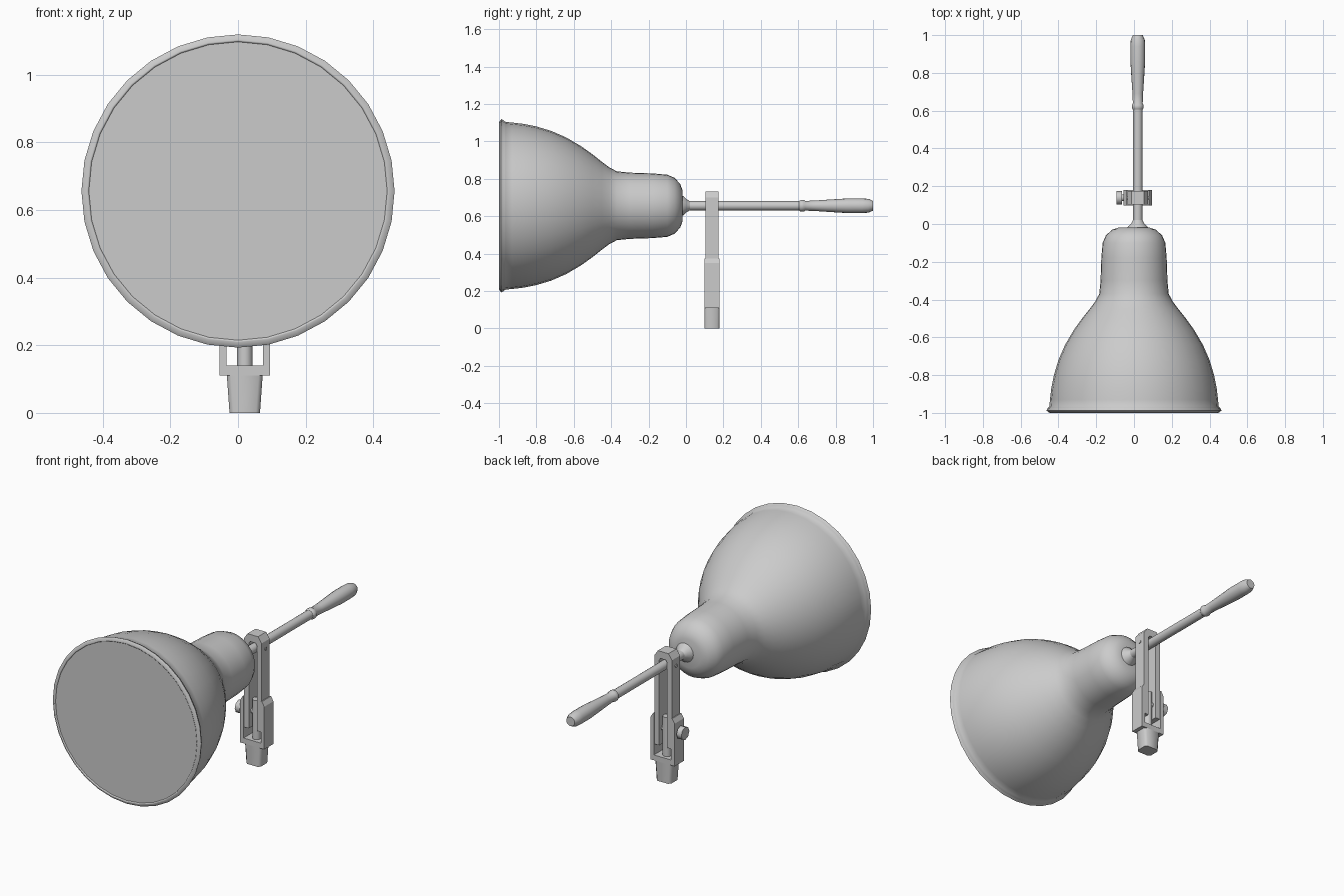
import bpy, bmesh, math
from mathutils import Matrix

cube = bpy.data.objects.get("Cube")
if cube:
    bpy.data.objects.remove(cube, do_unlink=True)

grey = bpy.data.materials.new("plain grey")
grey.use_nodes = True
colour = (0.6, 0.6, 0.6, 1)
grey.diffuse_color = colour
grey.node_tree.nodes["Principled BSDF"].inputs["Base Color"].default_value = colour

AXIS = 0.656   # height of the lamp axis
CX = 0.02      # sideways centre of arm and clamp
CY = 0.139     # depth centre of clamp


def finish(bm, name, smooth=None):
    bmesh.ops.recalc_face_normals(bm, faces=bm.faces)
    mesh = bpy.data.meshes.new(name)
    bm.to_mesh(mesh)
    bm.free()
    mesh.materials.append(grey)
    ob = bpy.data.objects.new(name, mesh)
    bpy.context.collection.objects.link(ob)
    if smooth:
        bpy.ops.object.select_all(action='DESELECT')
        ob.select_set(True)
        bpy.context.view_layer.objects.active = ob
        bpy.ops.object.shade_smooth_by_angle(angle=math.radians(smooth))
    return ob


def lathe(name, profile, sides, x=0.0, closed=False, smooth=40):
    """Turn (y, radius) points about the lamp axis."""
    bm = bmesh.new()
    rings = []
    for y, r in profile:
        turn = [2 * math.pi * i / sides for i in range(sides)]
        rings.append([bm.verts.new((x + r * math.sin(a), y, AXIS + r * math.cos(a)))
                      for a in turn])
    pairs = list(zip(rings, rings[1:]))
    if closed:
        pairs.append((rings[-1], rings[0]))
    else:
        bm.faces.new(rings[0])
        bm.faces.new(rings[-1])
    for a, b in pairs:
        for i in range(sides):
            j = (i + 1) % sides
            bm.faces.new((a[i], a[j], b[j], b[i]))
    return finish(bm, name, smooth)


def prism(name, outline, half_depth):
    """Extrude an (x offset, z) outline through the clamp depth."""
    bm = bmesh.new()
    face = bm.faces.new([bm.verts.new((CX + x, CY - half_depth, z)) for x, z in outline])
    out = bmesh.ops.extrude_face_region(bm, geom=[face])
    moved = [v for v in out["geom"] if isinstance(v, bmesh.types.BMVert)]
    bmesh.ops.translate(bm, vec=(0, 2 * half_depth, 0), verts=moved)
    return finish(bm, name)


def rod(name, radius, length, sides, centre, along_x=False):
    bm = bmesh.new()
    turn = Matrix.Rotation(math.pi / 2, 4, 'Y') if along_x else Matrix()
    bmesh.ops.create_cone(bm, cap_ends=True, segments=sides, radius1=radius, radius2=radius,
                          depth=length, matrix=Matrix.Translation(centre) @ turn)
    return finish(bm, name, 50)


# Lamp housing, its front edge flaring into the rim
lathe("housing", [(-0.985, 0.455), (-0.975, 0.457), (-0.965, 0.448), (-0.93, 0.445),
                  (-0.87, 0.438), (-0.8, 0.424), (-0.72, 0.4), (-0.64, 0.365),
                  (-0.56, 0.318), (-0.5, 0.275), (-0.45, 0.235), (-0.41, 0.205),
                  (-0.37, 0.184), (-0.3, 0.177), (-0.18, 0.173), (-0.1, 0.166),
                  (-0.06, 0.149), (-0.03, 0.115), (-0.018, 0.08)], 32, smooth=70)
lathe("rim", [(-0.998, 0.442), (-1.0, 0.447), (-0.988, 0.463), (-0.975, 0.457),
              (-0.975, 0.436)], 32, closed=True, smooth=60)
lathe("lens", [(-0.995, 0.441), (-0.98, 0.441)], 32, smooth=30)
lathe("arm_flange", [(-0.025, 0.056), (-0.014, 0.052), (0.004, 0.034), (0.022, 0.024)], 16, CX,
      smooth=60)

# Control arm and grip
lathe("arm", [(0.0, 0.025), (0.63, 0.025)], 16, CX)
lathe("grip", [(0.605, 0.025), (0.613, 0.031), (0.63, 0.031), (0.638, 0.026), (0.69, 0.028),
               (0.78, 0.034), (0.86, 0.039), (0.94, 0.039), (0.975, 0.037), (1.0, 0.026)], 16, CX)

# Upright fork with a chamfered top and a narrow slot
side = [(0.025, 0.2), (0.055, 0.2), (0.055, 0.7), (0.033, 0.732)]
slot = [(-0.025, 0.68), (-0.017, 0.692), (0.017, 0.692), (0.025, 0.68)]
prism("fork", side + [(-x, z) for x, z in reversed(side)] + slot, 0.036)

# Lower bracket: U shape with stepped shoulders
outer = [(0.054, 0.11), (0.075, 0.11), (0.075, 0.35), (0.06, 0.375), (0.054, 0.375),
         (0.054, 0.14)]
prism("bracket", outer + [(-x, z) for x, z in reversed(outer)], 0.041)

# Tapered foot with chamfered corners
bm = bmesh.new()
rings = []
for z, hx, hy, c in ((0, 0.045, 0.04, 0.012), (0.112, 0.053, 0.041, 0.012)):
    corners = [(hx, c - hy), (hx, hy - c), (hx - c, hy), (c - hx, hy),
               (-hx, hy - c), (-hx, c - hy), (c - hx, -hy), (hx - c, -hy)]
    rings.append([bm.verts.new((CX + x, CY + y, z)) for x, y in corners])
for i in range(8):
    j = (i + 1) % 8
    bm.faces.new((rings[0][i], rings[0][j], rings[1][j], rings[1][i]))
for ring in rings:
    bm.faces.new(ring)
finish(bm, "foot", 50)

# Pin, pivot bolt and clamp knob
rod("centre_pin", 0.023, 0.25, 16, (CX, CY, 0.235))
rod("pivot_bolt", 0.009, 0.118, 10, (CX, CY, AXIS), True)
rod("clamp_screw", 0.018, 0.13, 10, (CX - 0.02, CY, 0.29), True)
rod("clamp_knob", 0.036, 0.03, 8, (CX - 0.098, CY, 0.29), True)
